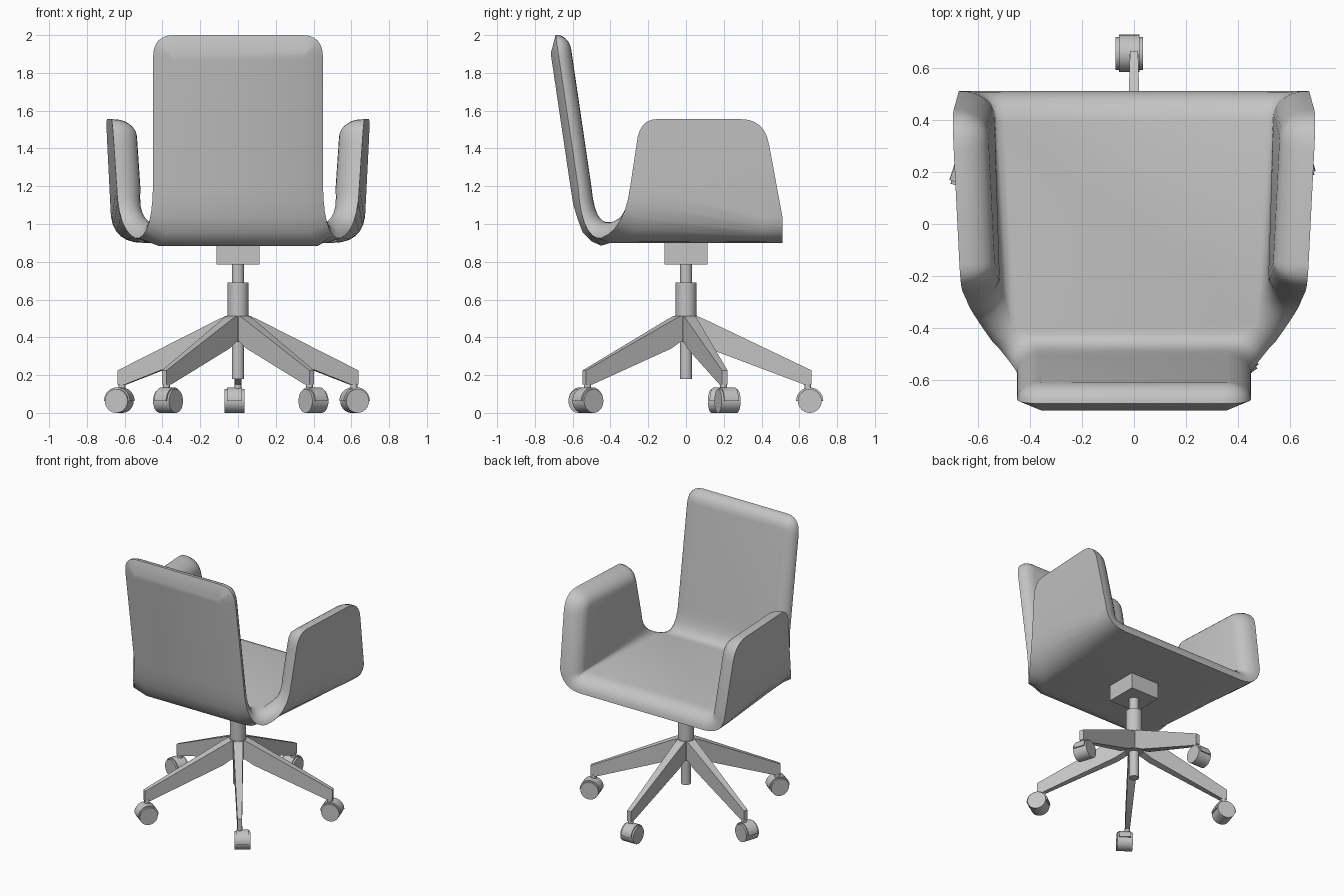
import bpy, bmesh
from math import cos, sin, pi, radians
from mathutils import Vector as V, Matrix

cube = bpy.data.objects.get("Cube")
if cube:
    bpy.data.objects.remove(cube, do_unlink=True)

grey = bpy.data.materials.new("light grey")
grey.use_nodes = True
tone = (0.55, 0.55, 0.55, 1)
grey.diffuse_color = tone
grey.node_tree.nodes["Principled BSDF"].inputs["Base Color"].default_value = tone


def finish(name, bm, angle=35):
    bmesh.ops.recalc_face_normals(bm, faces=bm.faces)
    mesh = bpy.data.meshes.new(name)
    bm.to_mesh(mesh)
    bm.free()
    mesh.materials.append(grey)
    ob = bpy.data.objects.new(name, mesh)
    bpy.context.collection.objects.link(ob)
    bpy.ops.object.select_all(action='DESELECT')
    ob.select_set(True)
    bpy.context.view_layer.objects.active = ob
    bpy.ops.object.shade_smooth_by_angle(angle=radians(angle))
    return ob


def bend(p, c, q, n):
    """Rounded corner from p to q, pulled towards c."""
    p, c, q = V(p), V(c), V(q)
    return [p * (1 - t) ** 2 + c * 2 * t * (1 - t) + q * t * t
            for t in (k / n for k in range(n + 1))]


# ---- upholstered shell: a rim curve, with floor, arm and back panels ----
K = 6
UP, ARM, BACK = V((0, 0, 1)), V((-1, .05, .06)).normalized(), V((0, 1, .16)).normalized()


def arm_pt(y, z):
    return V((.645 + .06 * (z - 1) + .05 * y, y, z))


def back_pt(x, z):
    return V((x, -.56 - .148 * (z - 1.12), z))


rim = []   # point, inward normal, padding, edge radius, outer bulge


def add(points, n0, n1, pad, edge, bulge):
    for k, p in enumerate(points):
        t = k / (len(points) - 1)
        mix = lambda ab: ab[0] * (1 - t) + ab[1] * t
        rim.append((p, n0.lerp(n1, t).normalized(), mix(pad), mix(edge), mix(bulge)))


front_top = arm_pt(.51, 1.04)
add(bend((.5, .51, .9), (.655, .51, .9), front_top, K), UP, ARM, (.11, .13), (.12, .1), (0, 0))
add(bend(arm_pt(.44, 1.42), arm_pt(.417, 1.555), arm_pt(.29, 1.555), K), ARM, ARM, (.13, .13), (.1, .1), (0, 0))
add(bend(arm_pt(-.155, 1.555), arm_pt(-.25, 1.555), arm_pt(-.262, 1.42), K), ARM, ARM, (.13, .13), (.1, .1), (0, 0))
A0 = len(rim)
add(bend(arm_pt(-.295, 1.2), (.635, -.325, .97), (.545, -.45, .925), K), ARM, UP, (.13, .085), (.1, .1), (0, .025))
B0 = len(rim)
add(bend((.525, -.47, .925), (.455, -.555, .95), back_pt(.45, 1.2), K), UP, BACK, (.085, .07), (.1, .09), (.025, .04))
for k in (1, 2, 3):   # fuller fold where the back meets the floor
    p, n, pad, edge, _ = rim[B0 + k]
    rim[B0 + k] = (p, n, pad, edge, .045)
add(bend(back_pt(.45, 1.88), back_pt(.45, 2), back_pt(.34, 2), K), BACK, BACK, (.07, .07), (.09, .09), (.04, .04))
flip = lambda v: V((-v.x, v.y, v.z))
rim += [(flip(p), flip(n), *rest) for p, n, *rest in reversed(rim)]
N = len(rim)

bm = bmesh.new()
STEPS = 6
rings = [[] for _ in range(STEPS + 2)]
for i, (p, n, pad, edge, bulge) in enumerate(rim):
    tangent = (rim[(i + 1) % N][0] - p).normalized() + (p - rim[i - 1][0]).normalized()
    into = tangent.cross(n).normalized()
    rings[0].append(bm.verts.new(p + into * edge - n * bulge))
    for s in range(STEPS + 1):
        a = s / STEPS * pi / 2
        rings[s + 1].append(bm.verts.new(p + n * pad * sin(a) + into * edge * (1 - cos(a))))
for r0, r1 in zip(rings, rings[1:]):
    for i in range(N):
        j = (i + 1) % N
        bm.faces.new((r0[i], r0[j], r1[j], r1[i]))


def panels(r):
    m = lambda i: N - 1 - i
    bm.faces.new([r[i] for i in (0, A0 + K, B0, m(B0), m(A0 + K), m(0))])   # floor
    bm.faces.new(r[B0 + K:N - B0 - K])                                     # back
    bm.faces.new(r[K:A0 + 1])                                              # arms
    bm.faces.new([r[m(i)] for i in range(K, A0 + 1)])
    for k in range(K):                                                     # folds
        a, b = A0 + K - k, A0 + K - k - 1
        bm.faces.new([r[i] for i in (k, k + 1, b, a)])
        bm.faces.new([r[m(i)] for i in (k, k + 1, b, a)])
        i = B0 + k
        bm.faces.new((r[i], r[i + 1], r[m(i + 1)], r[m(i)]))


panels(rings[0])
panels(rings[-1])
finish("seat_shell", bm, 40)


# ---- centre column ----
def rod(name, radius, z0, z1, x=0, y=0):
    bm = bmesh.new()
    bmesh.ops.create_cone(bm, cap_ends=True, segments=32, radius1=radius, radius2=radius,
                          depth=z1 - z0, matrix=Matrix.Translation((x, y, (z0 + z1) / 2)))
    return finish(name, bm)


bm = bmesh.new()
bmesh.ops.create_cube(bm, size=1, matrix=Matrix.Translation((0, 0, .845)) @ Matrix.Diagonal((.23, .23, .12, 1)))
finish("seat_mount", bm)
rod("lift_piston", .033, .68, .8)
rod("lift_sleeve", .055, .5, .69)
rod("leg_hub", .058, .375, .515)
rod("lower_shaft", .033, .18, .4)


# ---- star base and casters ----
def leg(name, turn):
    bm = bmesh.new()
    outline = [(0, .515), (.06, .512), (.1, .495), (.665, .225), (.665, .15),
               (.625, .15), (.12, .34), (.06, .375), (0, .375)]
    sides = [[bm.verts.new((r, s * (.034 - .028 * r), z)) for r, z in outline] for s in (1, -1)]
    for side in sides:
        bm.faces.new(side)
    for i in range(len(outline)):
        bm.faces.new((sides[0][i - 1], sides[0][i], sides[1][i], sides[1][i - 1]))
    bm.transform(turn)
    finish(name, bm, 30)


def drum(name, turn, radius, width, half=False):
    """Wheel or half-round hood lying across the leg."""
    bm = bmesh.new()
    bmesh.ops.create_cone(bm, cap_ends=True, segments=32, radius1=radius, radius2=radius,
                          depth=width, matrix=Matrix.Rotation(pi / 2, 4, 'X'))
    if half:
        cut = bmesh.ops.bisect_plane(bm, geom=bm.verts[:] + bm.edges[:] + bm.faces[:],
                                     plane_co=(0, 0, 0), plane_no=(0, 0, -1), clear_outer=True)
        bmesh.ops.holes_fill(bm, edges=[e for e in cut["geom_cut"] if isinstance(e, bmesh.types.BMEdge)])
    bm.transform(turn @ Matrix.Translation((.655, .018, .063)))
    finish(name, bm)


for i in range(5):
    turn = Matrix.Rotation(radians(90 + 72 * i), 4, 'Z')
    leg(f"leg_{i + 1}", turn)
    spot = turn @ V((.645, 0, 0))
    rod(f"caster_stem_{i + 1}", .018, .1, .16, spot.x, spot.y)
    drum(f"caster_wheel_{i + 1}", turn, .063, .105)
    drum(f"caster_hood_{i + 1}", turn, .072, .08, True)
